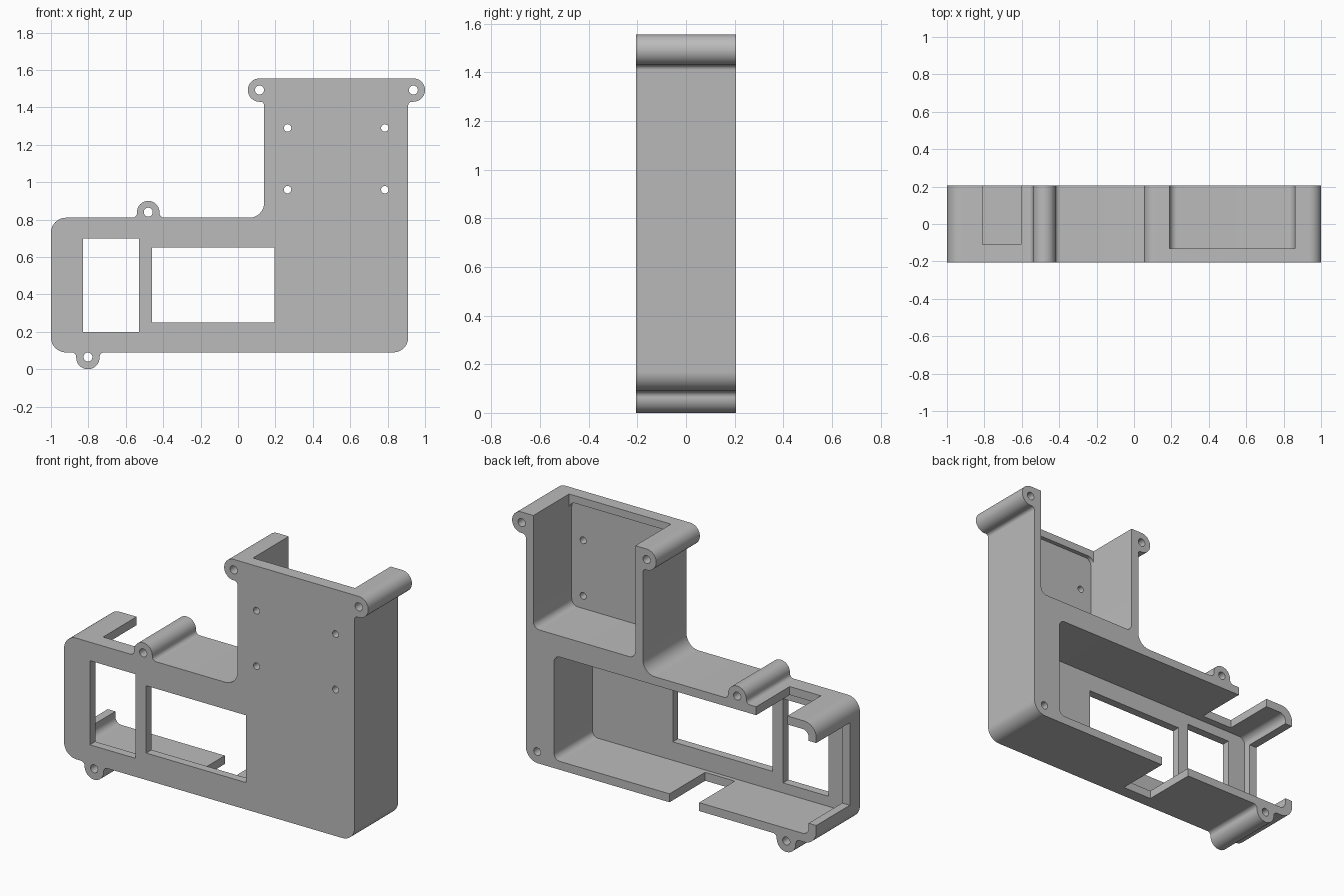
import bpy, bmesh, math
from mathutils import Vector

if "Cube" in bpy.data.objects:
    bpy.data.objects.remove(bpy.data.objects["Cube"], do_unlink=True)

D = 0.205      # half depth of the case
FLOOR = -0.155  # inner face of the front plate
BACK = 0.3      # cutters run out past the open back

grey = bpy.data.materials.new("light_grey")
grey.use_nodes = True
grey.diffuse_color = (0.5, 0.5, 0.5, 1)
grey.node_tree.nodes["Principled BSDF"].inputs["Base Color"].default_value = (0.5, 0.5, 0.5, 1)


def rounded(points, steps=10):
    """Turn (x, z, radius) corners into a filleted outline."""
    out = []
    for i, (x, z, r) in enumerate(points):
        p = Vector((x, z))
        if r == 0:
            out.append(p)
            continue
        a = (Vector(points[i - 1][:2]) - p).normalized()
        b = (Vector(points[(i + 1) % len(points)][:2]) - p).normalized()
        # all corners are square, so the arc centre lies at a + b
        for k in range(steps + 1):
            t = k / steps * math.pi / 2
            out.append(p + r * (a * (1 - math.sin(t)) + b * (1 - math.cos(t))))
    return out


def prism(name, outline, y0, y1):
    bm = bmesh.new()
    face = bm.faces.new([bm.verts.new((p[0], y0, p[1])) for p in outline])
    res = bmesh.ops.extrude_face_region(bm, geom=[face])
    verts = [v for v in res["geom"] if isinstance(v, bmesh.types.BMVert)]
    bmesh.ops.translate(bm, verts=verts, vec=(0, y1 - y0, 0))
    bmesh.ops.remove_doubles(bm, verts=bm.verts, dist=1e-5)
    bmesh.ops.recalc_face_normals(bm, faces=bm.faces)
    mesh = bpy.data.meshes.new(name)
    bm.to_mesh(mesh)
    bm.free()
    mesh.materials.append(grey)
    obj = bpy.data.objects.new(name, mesh)
    bpy.context.collection.objects.link(obj)
    return obj


def box(name, x0, x1, z0, z1, y0=-BACK, y1=BACK, r=0):
    return prism(name, rounded([(x0, z0, r), (x1, z0, r), (x1, z1, r), (x0, z1, r)]), y0, y1)


def hole(name, x, z, r, y0=-BACK):
    ring = [(x + r * math.cos(k * math.pi / 12), z + r * math.sin(k * math.pi / 12)) for k in range(24)]
    return prism(name, ring, y0, BACK)


# Outer shell with its four screw ears
E, F, C = 0.0625, 0.025, 0.08   # ear radius, ear fillet, body corner radius
outline = [
    (-1, 0.09, C),
    (-0.865, 0.09, F), (-0.865, 0, E), (-0.74, 0, E), (-0.74, 0.09, F),
    (0.91, 0.09, C),
    (0.91, 1.43, 0.02), (1, 1.43, E), (1, 1.555, E),
    (0.0525, 1.555, E), (0.0525, 1.43, E), (0.14, 1.43, 0.02),
    (0.14, 0.81, C),
    (-0.42, 0.81, F), (-0.42, 0.9, 0.06), (-0.54, 0.9, 0.06), (-0.54, 0.81, F),
    (-1, 0.81, C),
]
case = prism("case_shell", rounded(outline), -D, D)

# Cavities, windows and wall notches
cutters = [
    box("upper_cavity", 0.19, 0.86, 0.885, 1.51, FLOOR, BACK, 0.04),
    box("top_slot", 0.19, 0.86, 1.4, 1.7, -0.13),
    box("lower_cavity", -0.95, 0.725, 0.14, 0.76, FLOOR, BACK, 0.04),
    box("left_window", -0.83, -0.53, 0.2, 0.7),
    box("wide_window", -0.46, 0.195, 0.25, 0.65),
    box("roof_notch", -0.81, -0.605, 0.65, 1.0, -0.11),
    box("floor_notch", -0.23, -0.035, 0.05, 0.25, -0.13),
    box("end_opening", -1.1, -0.9, 0.21, 0.7, -0.11),
    hole("corner_screw_hole", 0.835, 0.158, 0.023, -0.1),
]

# Screw holes through the ears and the tower plate
for x, z in ((0.115, 1.4925), (0.9375, 1.4925), (-0.8025, 0.065), (-0.48, 0.84)):
    cutters.append(hole("ear_hole", x, z, 0.024))
for x in (0.265, 0.785):
    for z in (0.96, 1.29):
        cutters.append(hole("plate_hole", x, z, 0.02))

bpy.context.view_layer.objects.active = case
for cutter in cutters:
    cutter.hide_render = True
    mod = case.modifiers.new(cutter.name, "BOOLEAN")
    mod.operation = "DIFFERENCE"
    mod.solver = "EXACT"
    mod.object = cutter
    bpy.ops.object.modifier_apply(modifier=mod.name)
    bpy.data.objects.remove(cutter, do_unlink=True)

# Smooth the fillets, keep the edges crisp
bpy.ops.object.select_all(action="DESELECT")
case.select_set(True)
bpy.ops.object.shade_smooth_by_angle(angle=math.radians(30))
